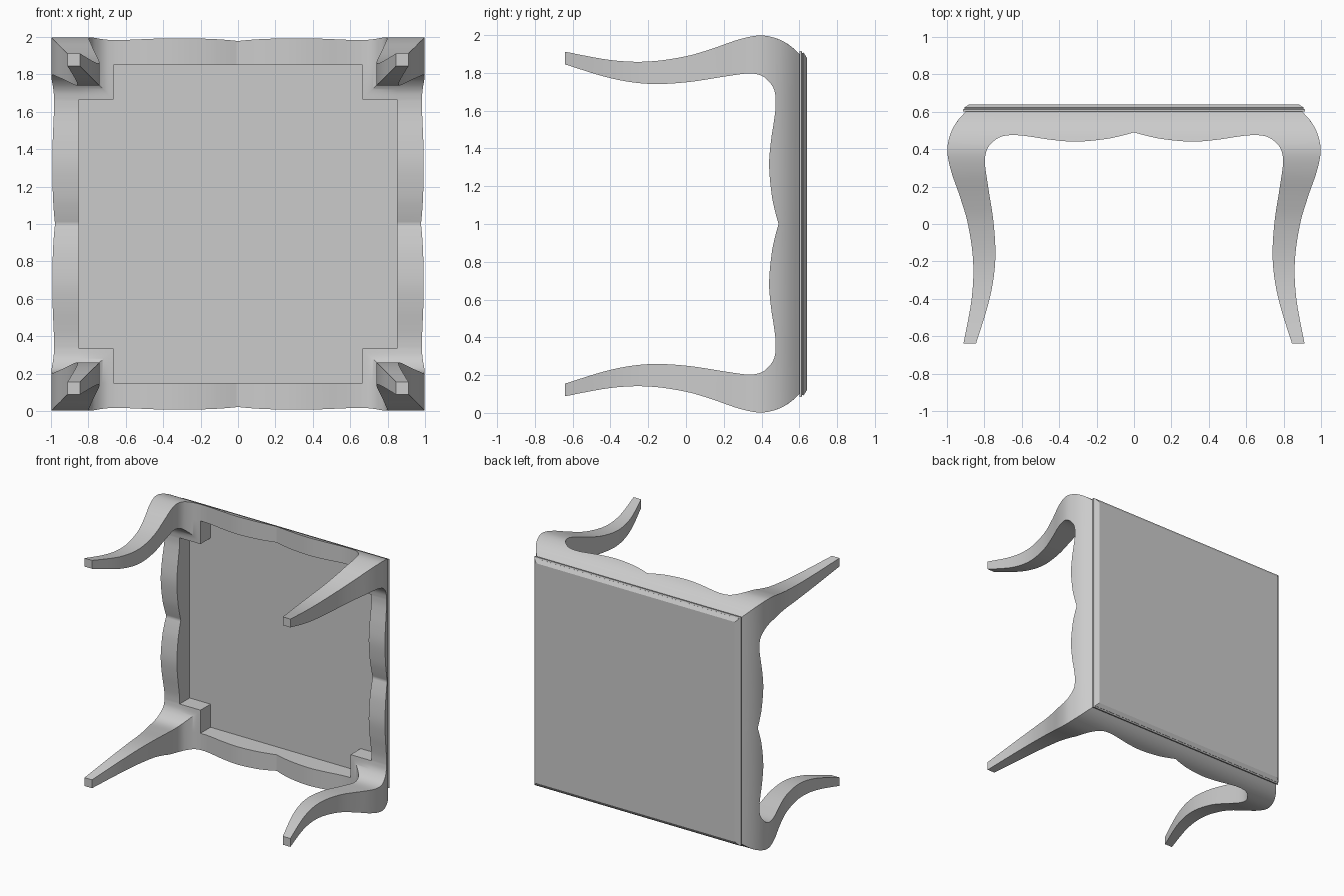
import bpy
import bmesh

if "Cube" in bpy.data.objects:
    bpy.data.objects.remove(bpy.data.objects["Cube"], do_unlink=True)

grey = bpy.data.materials.new("plain grey")
grey.use_nodes = True
COLOUR = (0.6, 0.6, 0.6, 1)
grey.diffuse_color = COLOUR
grey.node_tree.nodes["Principled BSDF"].inputs["Base Color"].default_value = COLOUR

TOP = 0.605      # height where the frame meets the table top
INNER = 0.85     # inner face of the aprons
LEDGE = 0.475    # height where leg and apron join
RINGS = 6

# Outer curve of legs and aprons (height, half width)
OUTER = [(-0.64, 0.912), (-0.4, 0.868), (-0.2, 0.86), (0, 0.888), (0.15, 0.932),
         (0.28, 0.977), (0.39, 0.998), (0.48, 0.982), (0.55, 0.945), (TOP, 0.895)]
# Inner curve of a leg, sweeping into the apron
LEG = [(-0.64, 0.845), (-0.4, 0.772), (-0.2, 0.742), (0, 0.75), (0.2, 0.78),
       (0.33, 0.797), (0.4, 0.785), (0.443, 0.75), (0.467, 0.71), (LEDGE, 0.665)]
# Scalloped lower edge of an apron (distance from middle, height)
SCALLOP = [(0, 0.49), (0.07, 0.471), (0.16, 0.453), (0.31, 0.44), (0.44, 0.45),
           (0.54, 0.465), (0.61, 0.474), (0.665, LEDGE)]


def smooth_path(points, steps):
    """Curve that passes through all the points."""
    result = []
    for k in range(len(points) - 1):
        p = [points[max(0, k - 1)], points[k], points[k + 1],
             points[min(len(points) - 1, k + 2)]]
        for s in range(steps):
            t = s / steps
            result.append(tuple(
                b + t * ((c - a) / 2 + t * ((a - 2.5 * b + 2 * c - d / 2)
                         + t * (1.5 * (b - c) + (d - a) / 2)))
                for a, b, c, d in zip(*p)))
    return result + [points[-1]]


OUTER_PATH = smooth_path(OUTER, 8)


def outer(h):
    for (h0, r0), (h1, r1) in zip(OUTER_PATH, OUTER_PATH[1:]):
        if h <= h1:
            return r0 + (r1 - r0) * (h - h0) / (h1 - h0)
    return OUTER_PATH[-1][1]


def place(a, b, h, turn):
    """Quarter turns about the table axis, which runs along y."""
    for _ in range(turn):
        a, b = -b, a
    return a, h, 1 + b


def finish(bm, name, angle):
    bmesh.ops.remove_doubles(bm, verts=bm.verts, dist=0.0005)
    bmesh.ops.recalc_face_normals(bm, faces=bm.faces)
    mesh = bpy.data.meshes.new(name)
    bm.to_mesh(mesh)
    bm.free()
    mesh.materials.append(grey)
    obj = bpy.data.objects.new(name, mesh)
    bpy.context.collection.objects.link(obj)
    bpy.ops.object.select_all(action="DESELECT")
    obj.select_set(True)
    bpy.context.view_layer.objects.active = obj
    bpy.ops.object.shade_smooth_by_angle(angle=angle)
    return obj


def bridge(bm, rows, closed, skip=lambda i, j: False):
    for i in range(len(rows) - 1):
        n = len(rows[i])
        for j in range(n if closed else n - 1):
            k = (j + 1) % n
            if not skip(i, j):
                bm.faces.new((rows[i][j], rows[i][k], rows[i + 1][k], rows[i + 1][j]))


# Frame: four curved legs flowing into four scalloped aprons
bm = bmesh.new()
leg_path = smooth_path(LEG, 5)
joint = len(leg_path) - 1
leg_path += [(LEDGE + (TOP - LEDGE) * k / RINGS, LEG[-1][1]) for k in range(1, RINGS + 1)]
half = smooth_path(SCALLOP, 4)
edge = [(-x, h) for x, h in reversed(half[1:])] + half

for turn in range(4):
    rows = []
    for h, i in leg_path:
        o, m = outer(h), INNER
        ring = [(i, i), (m, i), (o, i), (o, o), (i, o), (i, m)]
        rows.append([bm.verts.new(place(a, b, h, turn)) for a, b in ring])
    bm.faces.new(rows[0])
    # Leave the leg open where the aprons run into it
    bridge(bm, rows, True, lambda i, j: i >= joint and j in (1, 4))

    rows = []
    for x, low in edge:
        heights = [low + (TOP - low) * k / RINGS for k in range(RINGS + 1)]
        section = [(INNER, h) for h in reversed(heights)] + [(outer(h), h) for h in heights]
        rows.append([bm.verts.new(place(x, -r, h, turn)) for r, h in section])
    bridge(bm, rows, False)
finish(bm, "legs_and_aprons", 0.6)

# Table top: square slab with a stepped, sloping rim
bm = bmesh.new()
RIM = [(0.895, 0.602), (0.915, 0.602), (0.915, 0.612), (0.905, 0.616),
       (0.908, 0.622), (0.88, 0.64)]
CORNERS = [(-1, -1), (1, -1), (1, 1), (-1, 1)]
rows = [[bm.verts.new((a * r, h, 1 + b * r)) for a, b in CORNERS] for r, h in RIM]
bridge(bm, rows, True)
bm.faces.new(rows[0])
bm.faces.new(rows[-1])
finish(bm, "table_top", 0.35)
